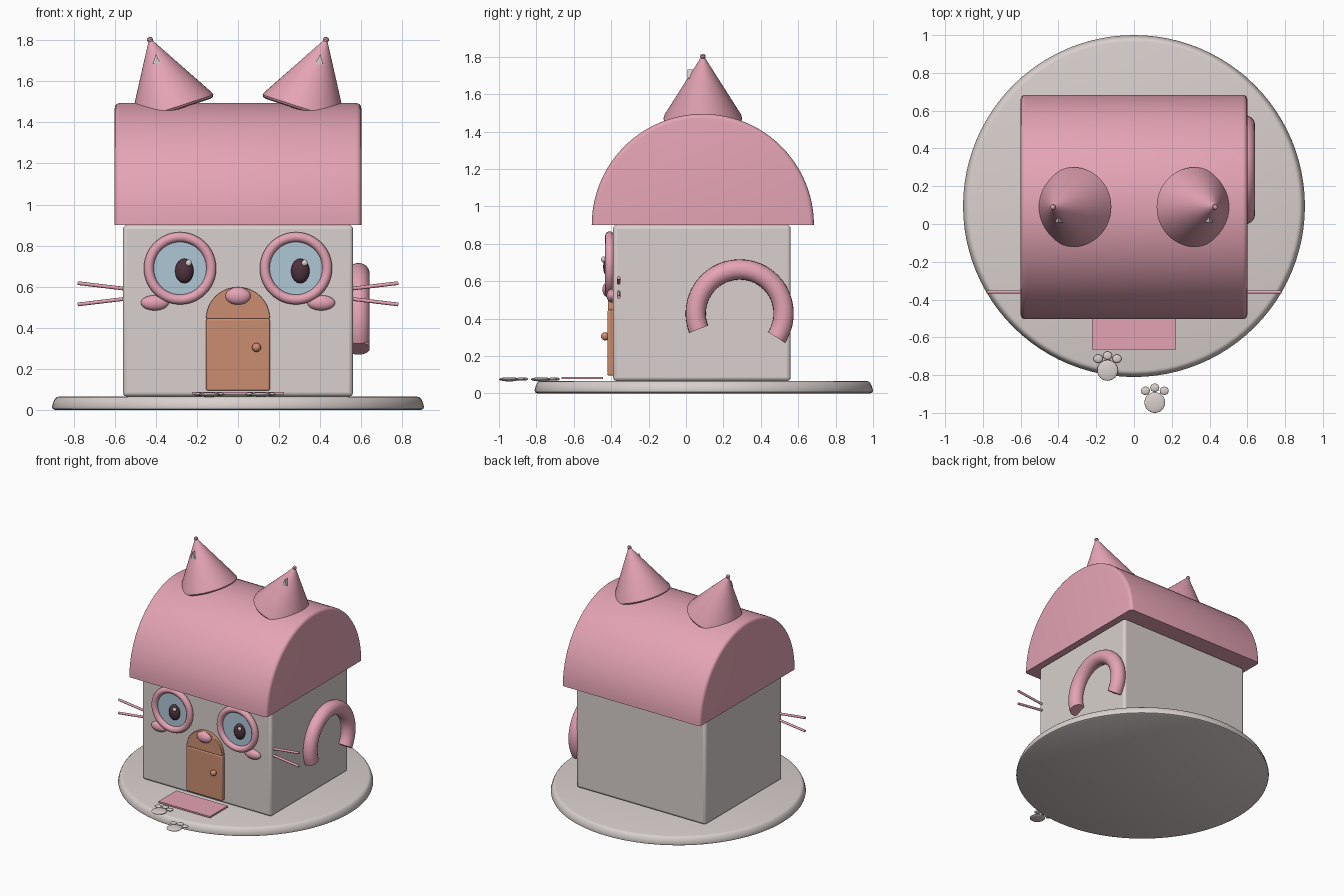
import bpy, bmesh, math
from mathutils import Vector, Matrix

if "Cube" in bpy.data.objects:
    bpy.data.objects.remove(bpy.data.objects["Cube"])


def material(name, rgb):
    m = bpy.data.materials.new(name)
    m.diffuse_color = (*rgb, 1)
    m.use_nodes = True
    m.node_tree.nodes["Principled BSDF"].inputs["Base Color"].default_value = m.diffuse_color
    return m


PINK = material("soft pink", (0.78, 0.37, 0.46))
STONE = material("warm white", (0.69, 0.63, 0.61))
WOOD = material("door wood", (0.60, 0.27, 0.165))
BLUE = material("eye blue", (0.43, 0.57, 0.67))
DARK = material("pupil dark", (0.075, 0.032, 0.047))


def finish(ob, name, mat, bevel=0.0, angle=35):
    ob.name = name
    ob.data.materials.clear()
    ob.data.materials.append(mat)
    bpy.ops.object.select_all(action='DESELECT')
    ob.select_set(True)
    bpy.context.view_layer.objects.active = ob
    bpy.ops.object.shade_smooth_by_angle(angle=math.radians(angle))
    if bevel:
        b = ob.modifiers.new("bevel", 'BEVEL')
        b.width, b.segments, b.limit_method = bevel, 3, 'ANGLE'
    return ob


def loft(name, rings, mat, bevel=0.0, matrix=None):
    """Skin closed rings of points and cap both ends."""
    bm = bmesh.new()
    loops = [[bm.verts.new(p) for p in ring] for ring in rings]
    n = len(loops[0])
    for a, b in zip(loops, loops[1:]):
        for i in range(n):
            j = (i + 1) % n
            bm.faces.new((a[i], a[j], b[j], b[i]))
    bm.faces.new(loops[0][::-1])
    bm.faces.new(loops[-1])
    bmesh.ops.recalc_face_normals(bm, faces=bm.faces)
    me = bpy.data.meshes.new(name)
    bm.to_mesh(me)
    bm.free()
    ob = bpy.data.objects.new(name, me)
    bpy.context.collection.objects.link(ob)
    if matrix:
        ob.matrix_world = matrix
    return finish(ob, name, mat, bevel)


def lathe(name, profile, mat, matrix, n=48):
    turn = [2 * math.pi * i / n for i in range(n)]
    rings = [[(r * math.cos(t), r * math.sin(t), z) for t in turn] for r, z in profile]
    return loft(name, rings, mat, matrix=matrix)


def prism(name, outline, y0, y1, mat, bevel=0.0):
    """Extrude an x-z outline along y."""
    return loft(name, [[(x, y, z) for x, z in outline] for y in (y0, y1)], mat, bevel)


def box(name, x0, x1, y0, y1, z0, z1, mat, bevel=0.0):
    return prism(name, [(x0, z0), (x1, z0), (x1, z1), (x0, z1)], y0, y1, mat, bevel)


def ball(name, loc, size, mat):
    bpy.ops.mesh.primitive_uv_sphere_add(segments=24, ring_count=14, radius=1, location=loc)
    ob = bpy.context.object
    ob.scale = size
    return finish(ob, name, mat, angle=60)


def rod(name, a, b, r, mat, n=24):
    a, b = Vector(a), Vector(b)
    bpy.ops.mesh.primitive_cylinder_add(vertices=n, radius=r, depth=(b - a).length,
                                        location=(a + b) / 2)
    ob = bpy.context.object
    ob.rotation_euler = (b - a).to_track_quat('Z', 'Y').to_euler()
    return finish(ob, name, mat)


# Round ground plate
lathe("ground_plate", [(0.89, 0), (0.902, 0.006), (0.905, 0.016), (0.898, 0.04),
                       (0.89, 0.056), (0.882, 0.063), (0.87, 0.066)],
      STONE, Matrix.Translation((0, 0.095, 0)), 96)

# House walls
box("house_walls", -0.56, 0.56, -0.39, 0.56, 0.066, 0.90, STONE, 0.02)

# Half-round roof with softened gable edges
half = [math.pi * i / 48 for i in range(49)]
roof = []
B = 0.025
steps = [math.pi / 2 * k / 4 for k in range(5)]
ends = [(0.60 - B + B * math.cos(t), 0.594 - B + B * math.sin(t)) for t in steps]
for x, r in [(-x, r) for x, r in ends] + ends[::-1]:
    roof.append([(x, 0.09 + r * math.cos(t), 0.90 + r * math.sin(t)) for t in half])
loft("roof", roof, PINK)

# Ears, leaning outward, with a pale inner patch
for s, side in ((-1, "left"), (1, "right")):
    place = Matrix.Translation((s * 0.319, 0.09, 1.467)) @ Matrix.Rotation(s * math.radians(18), 4, 'Y')
    lathe(side + "_ear", [(0.19, -0.012), (0.203, -0.008), (0.21, 0.002), (0.207, 0.015),
                          (0.012, 0.343), (0.015, 0.352), (0.012, 0.361), (0.004, 0.365)],
          PINK, place)
    prism(side + "_inner_ear", [(s * 0.415, 1.685), (s * 0.37, 1.675), (s * 0.40, 1.732)],
          0.008, 0.05, STONE)

# Eyes
for s, side in ((-1, "left"), (1, "right")):
    cx, cz = s * 0.282, 0.69
    rod(side + "_eye_glass", (cx, -0.38, cz), (cx, -0.405, cz), 0.15, BLUE, 48)
    bpy.ops.mesh.primitive_torus_add(major_segments=48, minor_segments=16, major_radius=0.152,
                                     minor_radius=0.024, location=(cx, -0.408, cz),
                                     rotation=(math.pi / 2, 0, 0))
    finish(bpy.context.object, side + "_eye_rim", PINK, angle=60)
    ball(side + "_pupil", (cx + 0.021, -0.41, 0.677), (0.045, 0.033, 0.06), DARK)
    ball(side + "_eye_glint", (cx + 0.042, -0.442, 0.716), (0.015, 0.012, 0.016), STONE)
    # Cheek below each eye
    ball(side + "_cheek", (s * 0.405, -0.395, 0.522), (0.068, 0.03, 0.037), PINK)
    # Whiskers
    for i, (z0, z1) in enumerate(((0.587, 0.618), (0.545, 0.514))):
        rod(f"{side}_whisker_{i + 1}", (s * 0.52, -0.36, z0), (s * 0.78, -0.36, z1), 0.009, PINK, 12)

# Nose
ball("nose", (0, -0.415, 0.555), (0.062, 0.032, 0.042), PINK)

# Arched door with knob
box("door_panel", -0.155, 0.155, -0.42, -0.38, 0.095, 0.445, WOOD, 0.008)
prism("door_arch", [(0.155 * math.cos(t), 0.445 + 0.153 * math.sin(t)) for t in half],
      -0.417, -0.38, WOOD, 0.004)
ball("door_knob", (0.09, -0.432, 0.305), (0.022, 0.022, 0.022), WOOD)

# Curled tail on the right wall
tail = []
for k in range(41):
    a = math.radians(-33 + 234 * k / 40)
    ring = []
    for i in range(20):
        t = 2 * math.pi * i / 20
        r = 0.235 + 0.054 * math.cos(t)
        ring.append((0.587 + 0.054 * math.sin(t), 0.287 + r * math.cos(a), 0.427 + r * math.sin(a)))
    tail.append(ring)
loft("tail", tail, PINK)

# Door mat
box("door_mat", -0.223, 0.223, -0.665, -0.445, 0.076, 0.088, PINK)

# Paw-shaped stepping stones
for n, (px, py) in enumerate(((-0.14, -0.775), (0.11, -0.945)), 1):
    ball(f"paw_{n}_pad", (px, py, 0.075), (0.055, 0.055, 0.011), STONE)
    for k, (dx, dy) in enumerate(((-0.05, 0.062), (0, 0.078), (0.05, 0.062)), 1):
        ball(f"paw_{n}_toe_{k}", (px + dx, py + dy, 0.077), (0.024, 0.022, 0.009), STONE)
